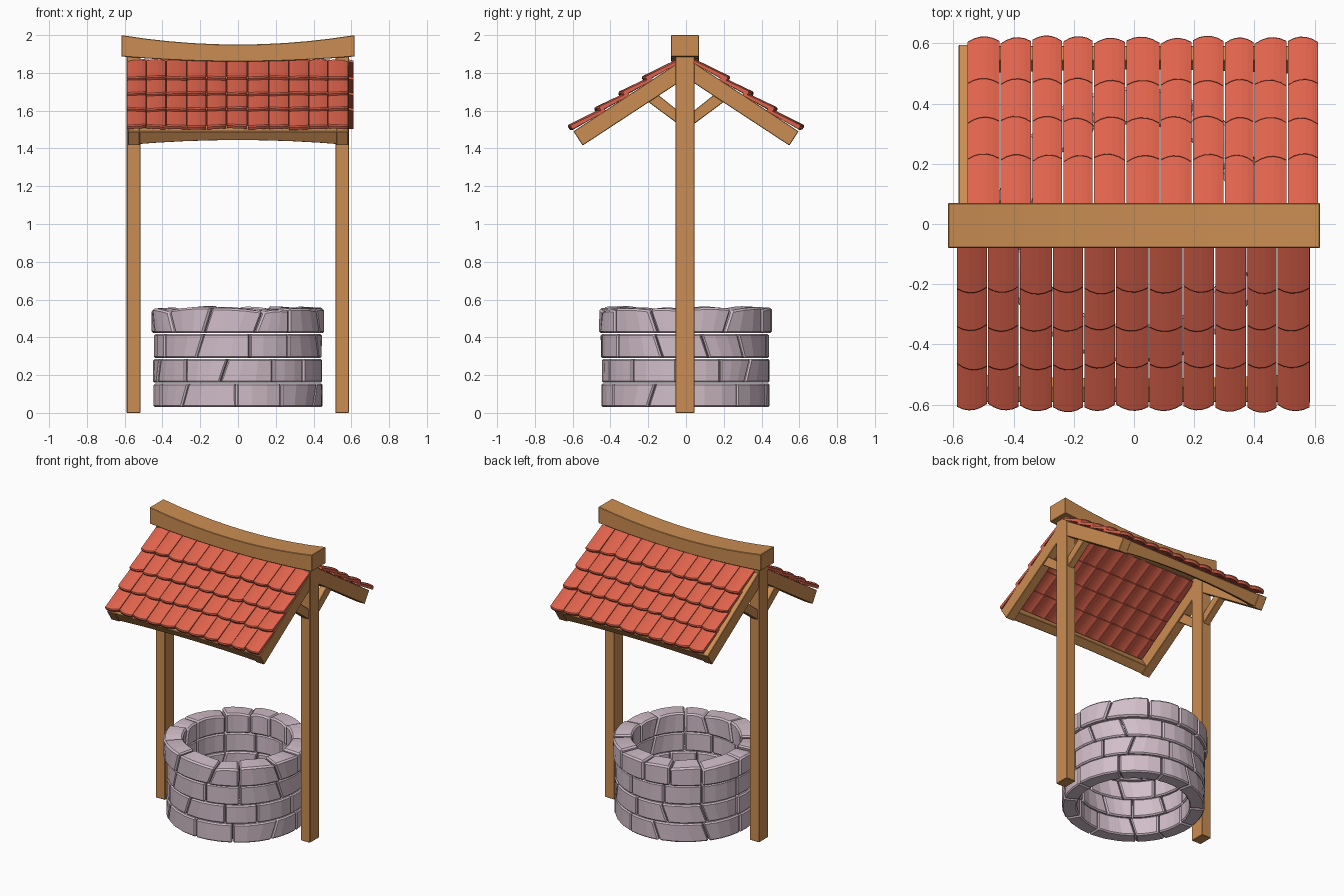
import bpy, bmesh, math, random

if "Cube" in bpy.data.objects:
    bpy.data.objects.remove(bpy.data.objects["Cube"])

random.seed(4)


def material(name, rgb):
    m = bpy.data.materials.new(name)
    m.diffuse_color = (*rgb, 1)
    m.use_nodes = True
    m.node_tree.nodes["Principled BSDF"].inputs["Base Color"].default_value = m.diffuse_color
    return m


WOOD = material("warm wood", (0.60, 0.27, 0.085))
TILE = material("red clay tile", (0.74, 0.125, 0.072))
STONE = material("pinkish grey stone", (0.64, 0.51, 0.58))


def finish(bm, name, mat, bevel=0.0):
    bmesh.ops.recalc_face_normals(bm, faces=bm.faces)
    me = bpy.data.meshes.new(name)
    bm.to_mesh(me)
    bm.free()
    me.materials.append(mat)
    ob = bpy.data.objects.new(name, me)
    bpy.context.collection.objects.link(ob)
    if bevel:
        b = ob.modifiers.new("bevel", 'BEVEL')
        b.width, b.segments, b.limit_method = bevel, 1, 'ANGLE'
        b.angle_limit = math.radians(40)
    return ob


def loft(bm, sections):
    """Skin a list of closed cross-sections and cap both ends."""
    rings = [[bm.verts.new(p) for p in s] for s in sections]
    n = len(rings[0])
    for a, b in zip(rings, rings[1:]):
        for i in range(n):
            j = (i + 1) % n
            bm.faces.new((a[i], a[j], b[j], b[i]))
    bm.faces.new(rings[0])
    bm.faces.new(rings[-1])


def side_plate(name, profile, x0, x1):
    """Extrude a (y, z) profile along x."""
    bm = bmesh.new()
    loft(bm, [[(x, y, z) for y, z in profile] for x in (x0, x1)])
    return finish(bm, name, WOOD, 0.003)


# Roof slope frame: s runs down the slope, h is height above it
DY, DZ = 0.836, -0.548


def slope(s, h, side):
    return side * (0.04 + s * DY - h * DZ), 1.86 + s * DZ + h * DY


# Posts, rafters and braces
for tag, cx in (("left", -0.553), ("right", 0.551)):
    side_plate(tag + "_post", [(-0.055, 0), (0.045, 0), (0.045, 1.89), (-0.055, 1.89)],
               cx - 0.036, cx + 0.036)
    for end, side in (("front", -1), ("back", 1)):
        side_plate(f"{tag}_{end}_rafter",
                   [slope(s, h, side) for s, h in
                    ((-0.04, -0.004), (0.668, -0.004), (0.668, -0.094), (-0.04, -0.094))],
                   cx - 0.03, cx + 0.033)
        side_plate(f"{tag}_{end}_brace",
                   [(side * y, z) for y, z in
                    ((0.03, 1.59), (0.03, 1.52), (0.235, 1.672), (0.18, 1.71))],
                   cx - 0.024, cx + 0.024)

# Sagging ridge beam
bm = bmesh.new()
secs = []
for i in range(11):
    t = i / 5 - 1
    x, top, low = 0.618 * t, 1.95 + 0.05 * t * t, 1.86 + 0.027 * t * t
    secs.append([(x, -0.08, low), (x, 0.07, low), (x, 0.07, top), (x, -0.08, top)])
loft(bm, secs)
finish(bm, "ridge_beam", WOOD, 0.003)

# Arched eave beams
for end, side in (("front", -1), ("back", 1)):
    bm = bmesh.new()
    secs = []
    for i in range(9):
        t = i / 4 - 1
        low = -0.093 + 0.03 * (1 - t * t)
        secs.append([(0.575 * t, *slope(s, h, side)) for s, h in
                     ((0.605, -0.006), (0.665, -0.006), (0.665, low), (0.605, low))])
    loft(bm, secs)
    finish(bm, end + "_eave_beam", WOOD, 0.003)

# Roof tiles: slightly arched shingles with rounded lower edges
ROWS = (0.0, 0.20, 0.35, 0.50, 0.668)
COLS = 11
for end, side, x0, x1 in (("front", -1, -0.59, 0.585), ("back", 1, -0.555, 0.613)):
    bm = bmesh.new()
    w = (x1 - x0) / COLS
    edges = [x0 + i * w + (random.uniform(-0.006, 0.006) if 0 < i < COLS else 0)
             for i in range(COLS + 1)]
    for r in range(4):
        s0 = max(0.0, ROWS[r] - 0.035)
        for c in range(COLS):
            a, b = edges[c] + 0.002, edges[c + 1] - 0.002
            drop = random.uniform(-0.006, 0.004)
            skew = random.uniform(-0.006, 0.006)
            lift = random.uniform(0, 0.005)
            secs = []
            for k in range(6):
                t = k / 2.5 - 1
                arch = 0.009 * (1 - t * t)
                s1 = ROWS[r + 1] + drop + skew * t + 0.014 * (1 - t * t) - 0.006
                x = a + (b - a) * k / 5
                secs.append([(x, *slope(s, h + arch, side)) for s, h in
                             ((s0, -0.008), (s0, 0.006),
                              (s1 - 0.006, 0.026 + lift), (s1, 0.020 + lift),
                              (s1, 0.004 + lift))])
            loft(bm, secs)
    finish(bm, end + "_roof_tiles", TILE)

# Well wall: four courses of curved stone blocks
COURSES = ((0.030, 0.156, 0.446, 0.352, 11, 0.09), (0.160, 0.286, 0.446, 0.352, 12, 0.35),
           (0.290, 0.418, 0.446, 0.352, 11, 0.20), (0.422, 0.553, 0.460, 0.338, 13, 0.05))
for ci, (z0, z1, ro, ri, n, start) in enumerate(COURSES):
    bm = bmesh.new()
    step = 2 * math.pi / n
    # each seam has its own bottom and top angle, so some lean
    seams = []
    for i in range(n):
        a = start + i * step + random.uniform(-0.16, 0.16) * step
        lean = random.choice((0, 0, 0, 0.05, -0.05))
        seams.append((a - lean, a + lean))
    seams.append(tuple(a + 2 * math.pi for a in seams[0]))
    top_course = ci == 3
    for i in range(n):
        r_off = random.uniform(-0.004, 0.004)
        tilt = random.uniform(-0.010, 0.010) if top_course else 0
        rise = random.uniform(-0.008, 0.006) if top_course else 0
        secs = []
        for k in range(4):
            t = k / 3
            ang = [seams[i][j] + 0.006 + (seams[i + 1][j] - seams[i][j] - 0.012) * t
                   for j in (0, 1)]
            zt = z1 + rise + tilt * (2 * t - 1)
            if top_course and k in (1, 2):
                zt += 0.005
            pts = ((ro + r_off, ang[0], z0), (ro + r_off, ang[1], zt - (0.006 if top_course else 0)),
                   (ri + r_off, ang[1], zt), (ri + r_off, ang[0], z0))
            secs.append([(r * math.cos(a), r * math.sin(a) - 0.003, z) for r, a, z in pts])
        loft(bm, secs)
    finish(bm, f"stone_course_{ci + 1}", STONE, 0.010 if top_course else 0.008)
